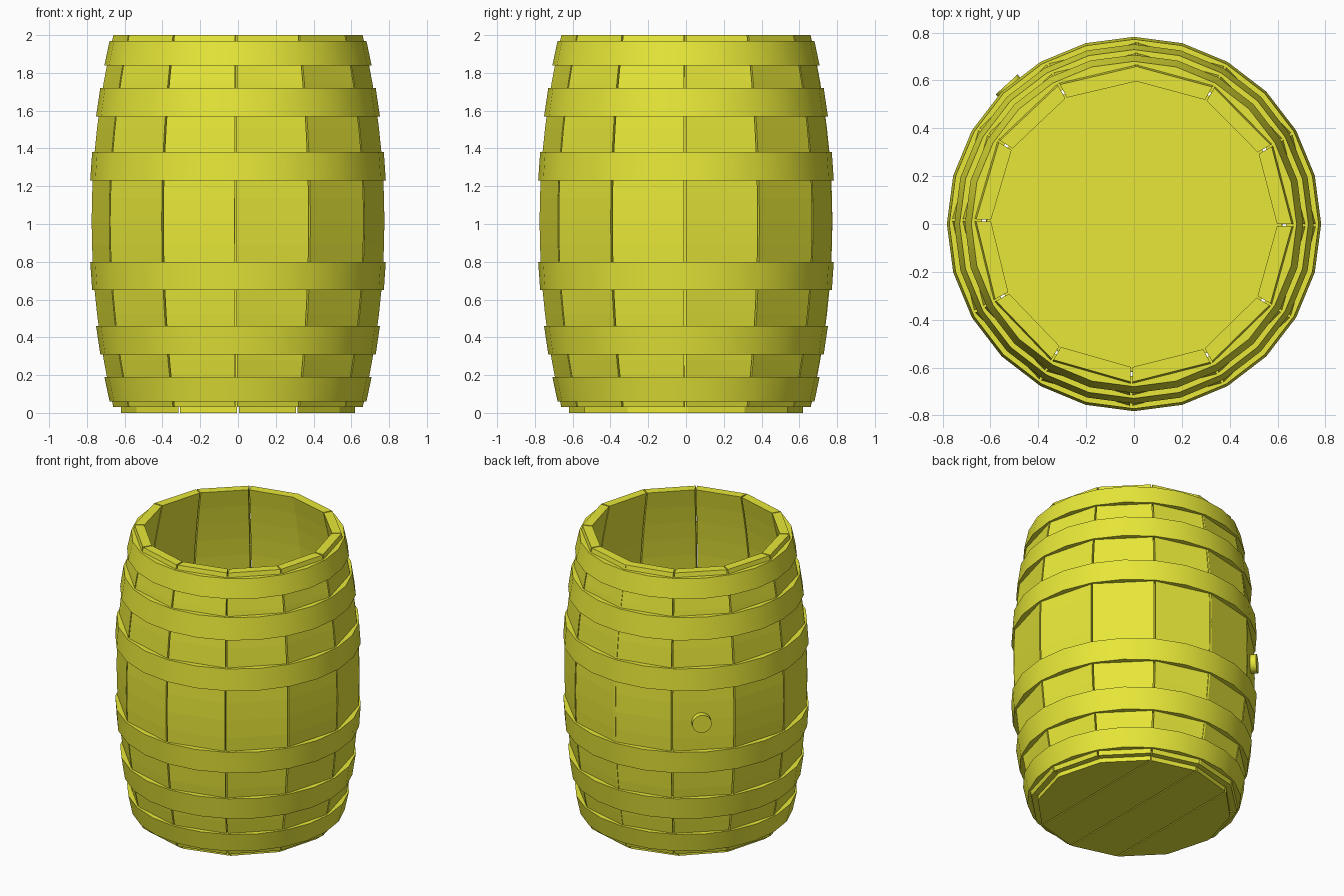
import bpy, bmesh
from math import sin, cos, radians, pi
from mathutils import Matrix

if "Cube" in bpy.data.objects:
    bpy.data.objects.remove(bpy.data.objects["Cube"])

wood = bpy.data.materials.new("yellow")
wood.diffuse_color = (0.8, 0.8, 0.04, 1)
wood.use_nodes = True
wood.node_tree.nodes["Principled BSDF"].inputs["Base Color"].default_value = wood.diffuse_color
MID, HALF = 1.015, 0.985


def bulge(z):
    """Outer corner radius of the barrel at height z."""
    return 0.775 - 0.115 * ((z - MID) / HALF) ** 2


def loft(name, rings, closed=False, smooth=False):
    """Join equal cross-section rings; cap the ends or close into a loop."""
    bm = bmesh.new()
    rows = [[bm.verts.new(p) for p in ring] for ring in rings]
    n = len(rows[0])
    pairs = list(zip(rows, rows[1:])) + ([(rows[-1], rows[0])] if closed else [])
    for a, b in pairs:
        for i in range(n):
            j = (i + 1) % n
            bm.faces.new((a[i], a[j], b[j], b[i]))
    if not closed:
        bm.faces.new(rows[0])
        bm.faces.new(rows[-1])
    bmesh.ops.recalc_face_normals(bm, faces=bm.faces)
    mesh = bpy.data.meshes.new(name)
    bm.to_mesh(mesh)
    bm.free()
    ob = bpy.data.objects.new(name, mesh)
    bpy.context.collection.objects.link(ob)
    mesh.materials.append(wood)
    if smooth:
        bpy.ops.object.select_all(action='DESELECT')
        ob.select_set(True)
        bpy.context.view_layer.objects.active = ob
        bpy.ops.object.shade_smooth_by_angle(angle=radians(30))
    return ob


def polar(r, a, z):
    return (r * cos(a), r * sin(a), z)


# Twelve flat, bowed staves
STEP, WIDTH, THICK = 30.15, 29.4, 0.062
for k in range(12):
    a1 = radians(90 - STEP * k - (STEP - WIDTH) / 2)
    a0 = a1 - radians(WIDTH)
    rings = []
    for i in range(17):
        z = MID - HALF + 2 * HALF * i / 16
        r = bulge(z)
        rings.append([polar(r, a0, z), polar(r, a1, z),
                      polar(r - THICK, a1, z), polar(r - THICK, a0, z)])
    loft(f"stave_{k + 1}", rings)

# Three hoops on each half, mirrored about the middle
for i, (z0, z1) in enumerate([(1.23, 1.38), (1.57, 1.72), (1.84, 1.97)]):
    for side, flip in (("upper", False), ("lower", True)):
        rings = []
        for z, d in ((z0, 0.013), (z1, 0.013), (z1, -0.03), (z0, -0.03)):
            h = 2 * MID - z if flip else z
            rings.append([polar(bulge(z) + d, 2 * pi * s / 24, h) for s in range(24)])
        loft(f"{side}_hoop_{i + 1}", rings, closed=True, smooth=True)

# Four bottom planks cut from a twelve-sided outline
R = 0.62
G = 0.004
inner = [(G, R), (R / 2 - G, R * cos(pi / 6))]
outer = [(R / 2 + G, R * cos(pi / 6)), (R * cos(pi / 6), R / 2), (R, 0.01)]
for side in (-1, 1):
    for label, half in (("inner", inner), ("outer", outer)):
        outline = half + [(x, -y) for x, y in reversed(half)]
        loft(f"bottom_plank_{label}_{'left' if side < 0 else 'right'}",
             [[(side * x, y, z) for x, y in outline] for z in (0.0, 0.045)])

# Floor panel above the planks
loft("floor", [[polar(R, 2 * pi * s / 12, z) for s in range(12)] for z in (0.04, 0.08)])

# Round bung on one stave
bung = loft("bung", [[(0.062 * cos(2 * pi * s / 20), 0.062 * sin(2 * pi * s / 20), z)
                      for s in range(20)] for z in (0.70, 0.79)], smooth=True)
bung.matrix_world = (Matrix.Translation((0, 0, 1.0)) @ Matrix.Rotation(radians(132.4), 4, 'Z')
                     @ Matrix.Rotation(pi / 2, 4, 'Y'))
